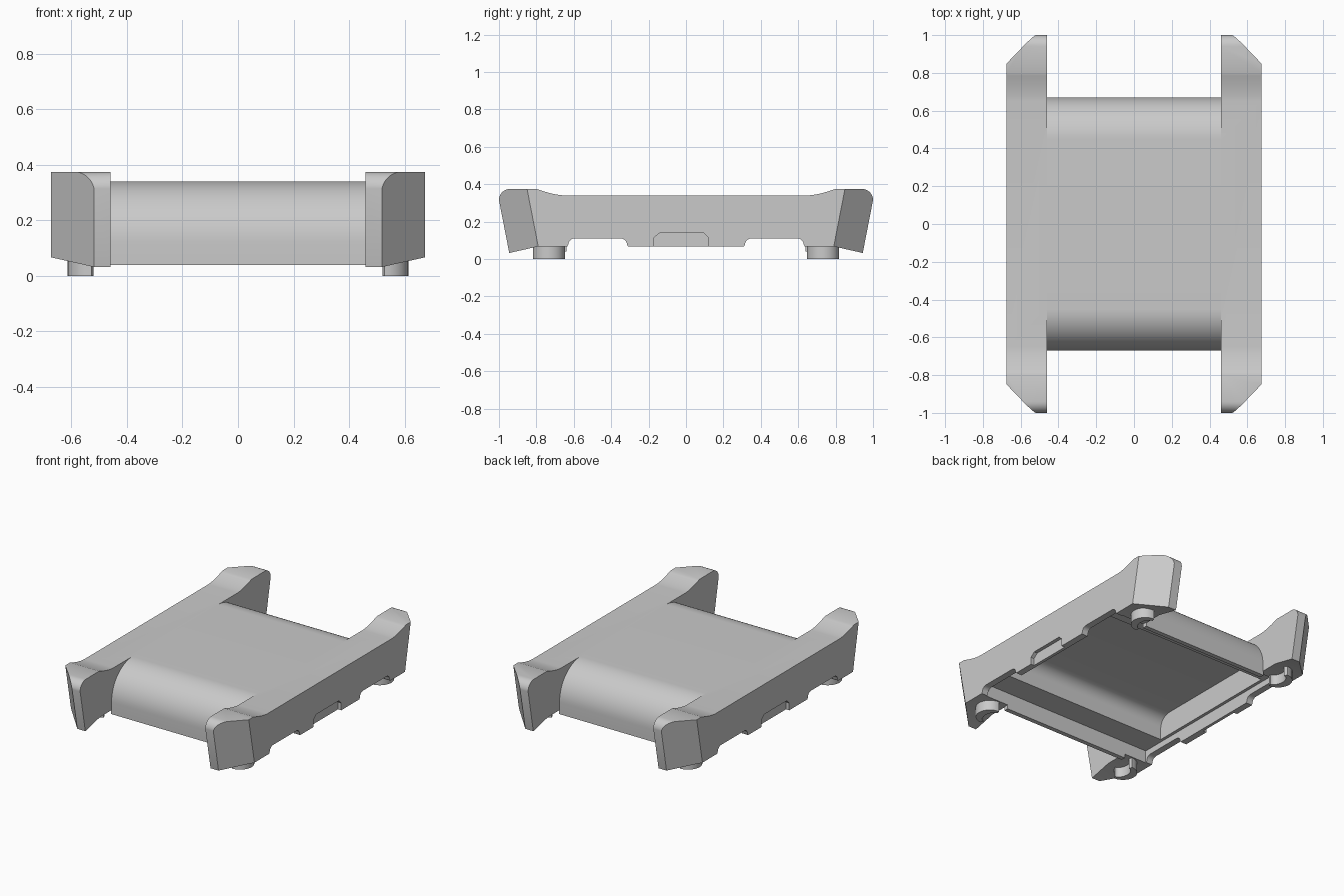
import bpy, bmesh, math
from mathutils import Vector

if "Cube" in bpy.data.objects:
    bpy.data.objects.remove(bpy.data.objects["Cube"], do_unlink=True)

grey = bpy.data.materials.new("plain grey")
grey.use_nodes = True
colour = (0.59, 0.59, 0.59, 1)
grey.diffuse_color = colour
grey.node_tree.nodes["Principled BSDF"].inputs["Base Color"].default_value = colour


def arc(cx, cy, r, start, end, steps=10):
    angles = [math.radians(start + (end - start) * i / steps) for i in range(steps + 1)]
    return [(cx + r * math.cos(a), cy + r * math.sin(a)) for a in angles]


def both_ends(half):
    """Close a half profile by mirroring it front to back."""
    return half + [(-y, z) for y, z in reversed(half)]


def prism(name, outline, axis, low, high, trim=()):
    """Extrude an outline along x or z, then optionally trim it by planes."""
    bm = bmesh.new()
    place = (lambda a, b: (low, a, b)) if axis == "x" else (lambda a, b: (a, b, low))
    face = bm.faces.new([bm.verts.new(place(a, b)) for a, b in outline])
    depth = high - low
    move = Vector((depth, 0, 0)) if axis == "x" else Vector((0, 0, depth))
    grown = bmesh.ops.extrude_face_region(bm, geom=[face])["geom"]
    bmesh.ops.translate(bm, vec=move, verts=[g for g in grown if isinstance(g, bmesh.types.BMVert)])
    for point, normal in trim:
        cut = bmesh.ops.bisect_plane(bm, geom=bm.verts[:] + bm.edges[:] + bm.faces[:],
                                     plane_co=point, plane_no=normal, clear_outer=True)
        rim = [g for g in cut["geom_cut"] if isinstance(g, bmesh.types.BMEdge)]
        bmesh.ops.holes_fill(bm, edges=rim, sides=0)
    bmesh.ops.recalc_face_normals(bm, faces=bm.faces[:])
    mesh = bpy.data.meshes.new(name)
    bm.to_mesh(mesh)
    bm.free()
    mesh.materials.append(grey)
    obj = bpy.data.objects.new(name, mesh)
    bpy.context.collection.objects.link(obj)
    return obj


def turned(obj, name):
    """Copy a part to the opposite side by a half turn about z."""
    other = obj.copy()
    other.data = obj.data.copy()
    other.name = name
    bpy.context.collection.objects.link(other)
    for v in other.data.vertices:
        v.co.x, v.co.y = -v.co.x, -v.co.y
    return other


def combine(target, tool, operation):
    mod = target.modifiers.new("join", "BOOLEAN")
    mod.operation = operation
    mod.solver = "EXACT"
    mod.object = tool
    bpy.context.view_layer.objects.active = target
    bpy.ops.object.modifier_apply(modifier=mod.name)
    bpy.data.objects.remove(tool, do_unlink=True)


# Side rail with raised, leaning ends and two notches underneath
ramp = [(0.80 - 0.15 * t / 10, 0.34 + 0.035 * (1 - t / 10) ** 1.6) for t in range(11)]
rail_half = ([(0.31, 0.067)] + arc(0.35, 0.075, 0.035, 180, 90, 5)
             + arc(0.595, 0.075, 0.035, 90, 0, 5) + [(0.635, 0.067), (0.79, 0.067), (0.945, 0.032)]
             + arc(0.94, 0.315, 0.06, 0, 90, 8) + ramp)

# Slanted corner planes, one at each end
trims = []
for end in (1, -1):
    a, b, c = [Vector((x, y * end, z)) for x, y, z in
               ((0.674, 0.85, 0.375), (0.674, 0.79, 0.067), (0.518, 1.0, 0.31))]
    normal = (b - a).cross(c - a)
    trims.append((a, normal if normal.x > 0 else -normal))

rail = prism("left_rail", both_ends(rail_half), "x", 0.46, 0.674, trims)

# Shallow grip pocket in the outer face
pocket = prism("pocket_cutter", [(-0.17, 0), (0.12, 0), (0.12, 0.115), (0.095, 0.14),
                                 (-0.14, 0.14), (-0.17, 0.115)], "x", 0.65, 0.8)
combine(rail, pocket, "DIFFERENCE")
other_rail = turned(rail, "right_rail")

# Central deck with rolled ends and hanging lips
deck_half = [(0.645, 0.04), (0.67, 0.04)] + arc(0.45, 0.12, 0.22, 0, 90, 16)
deck = prism("deck_frame", both_ends(deck_half), "x", -0.465, 0.465)
combine(deck, rail, "UNION")
combine(deck, other_rail, "UNION")

# Hollow underside, leaving only the thin rail rims and end lips
hollow = prism("hollow_cutter", both_ends([(0.64, -0.1), (0.64, 0.15)]), "x", -0.63, 0.63)
combine(deck, hollow, "DIFFERENCE")

# Deeper recess with rounded upper edges
recess_half = [(0.475, 0.0)] + arc(0.395, 0.225, 0.08, 0, 90, 10)
recess = prism("recess_cutter", both_ends(recess_half), "x", -0.61, 0.61)
combine(deck, recess, "DIFFERENCE")

# Crescent feet under the four corners
feet = []
for end, word, opposite in ((-1, "front", "back"), (1, "back", "front")):
    middle = 0.733 * end
    outer = arc(0.528, middle, 0.086, -90, 90, 16)
    inner = [(0.52 + 0.5 * (x - 0.528), middle + 0.75 * (y - middle)) for x, y in reversed(outer)]
    foot = prism(word + "_left_foot", outer + inner, "z", 0, 0.08)
    feet += [foot, turned(foot, opposite + "_right_foot")]

# Smooth curves, crisp edges
for obj in [deck] + feet:
    bpy.ops.object.select_all(action="DESELECT")
    obj.select_set(True)
    bpy.context.view_layer.objects.active = obj
    bpy.ops.object.shade_smooth_by_angle(angle=math.radians(30))
